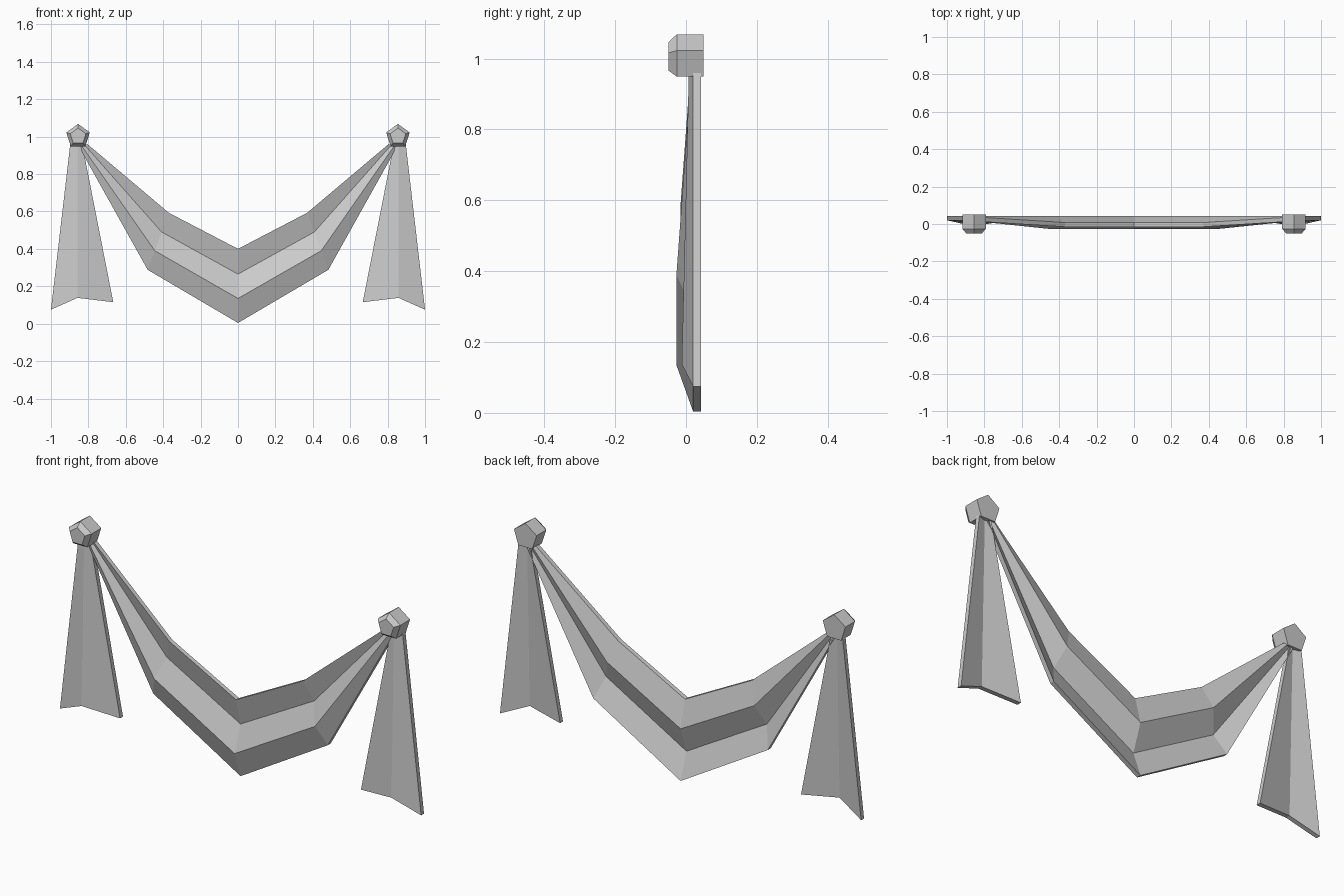
import bpy
import math

cube = bpy.data.objects.get("Cube")
if cube:
    bpy.data.objects.remove(cube, do_unlink=True)

# One plain grey for the whole piece
grey = bpy.data.materials.new("plain grey")
grey.use_nodes = True
grey.diffuse_color = (0.6, 0.6, 0.6, 1)
grey.node_tree.nodes["Principled BSDF"].inputs["Base Color"].default_value = (0.6, 0.6, 0.6, 1)

THICK = 0.023
KNOB_X, KNOB_Z = 0.855, 1.002


def make_object(name, verts, faces):
    mesh = bpy.data.meshes.new(name)
    mesh.from_pydata(verts, [], faces)
    mesh.materials.append(grey)
    obj = bpy.data.objects.new(name, mesh)
    bpy.context.collection.objects.link(obj)
    return obj


def mirrored(obj):
    mod = obj.modifiers.new("mirror", 'MIRROR')
    mod.use_axis[0] = True
    mod.merge_threshold = 0.0005
    return obj


def cloth(name, rows, open_start=False):
    """Pleated slab: rows of front points, thickened straight back along y."""
    n, m = len(rows), len(rows[0])
    front = [p for row in rows for p in row]
    verts = front + [(x, y + THICK, z) for x, y, z in front]
    back = n * m
    faces = []
    for i in range(n - 1):
        for j in range(m - 1):
            a, b = i * m + j, i * m + j + 1
            c, d = b + m, a + m
            faces += [(a, d, c, b), (a + back, b + back, c + back, d + back)]
    # Rim around the slab, optionally left open where the halves meet
    top = [j for j in range(m)]
    right = [i * m + m - 1 for i in range(1, n)]
    bottom = [(n - 1) * m + j for j in range(m - 2, -1, -1)]
    left = [i * m for i in range(n - 2, 0, -1)]
    loop = top + right + bottom + left
    for a, b in zip(loop, loop[1:] + loop[:1]):
        if open_start and a % m == 0 and b % m == 0:
            continue
        faces.append((a, b, b + back, a + back))
    return mirrored(make_object(name, verts, faces))


# Draped swag: four fold lines, each running centre, bend, knob
cloth("draped_swag", [
    [(0, -0.015, 0.40), (0.37, -0.015, 0.593), (0.805, 0.012, 0.96)],
    [(0, 0.02, 0.265), (0.408, 0.02, 0.49), (0.82, 0.02, 0.955)],
    [(0, -0.027, 0.135), (0.445, -0.027, 0.39), (0.835, 0.014, 0.95)],
    [(0, 0.02, 0.004), (0.483, 0.02, 0.288), (0.85, 0.02, 0.945)],
], open_start=True)

# Hanging tails with a single forward crease
cloth("hanging_tails", [
    [(0.833, 0.02, 0.96), (0.858, 0.008, 0.96), (0.897, 0.02, 0.96)],
    [(0.667, 0.02, 0.115), (0.858, -0.012, 0.138), (1.0, 0.02, 0.075)],
])


# Five-sided knobs with a chamfered front
def pentagon(radius, y):
    angles = [math.radians(90 + 72 * k) for k in range(5)]
    return [(KNOB_X + radius * math.cos(a), y, KNOB_Z + radius * math.sin(a)) for a in angles]


rings = pentagon(0.044, -0.05) + pentagon(0.066, -0.026) + pentagon(0.066, 0.05)
knob_faces = [tuple(range(4, -1, -1)), tuple(range(10, 15))]
for r in (0, 5):
    for k in range(5):
        a, b = r + k, r + (k + 1) % 5
        knob_faces.append((a, b, b + 5, a + 5))
mirrored(make_object("pentagon_knobs", rings, knob_faces))

# Consistent outward normals
for name in ("draped_swag", "hanging_tails", "pentagon_knobs"):
    obj = bpy.data.objects[name]
    bpy.context.view_layer.objects.active = obj
    bpy.ops.object.select_all(action='DESELECT')
    obj.select_set(True)
    bpy.ops.object.mode_set(mode='EDIT')
    bpy.ops.mesh.select_all(action='SELECT')
    bpy.ops.mesh.normals_make_consistent(inside=False)
    bpy.ops.object.mode_set(mode='OBJECT')
